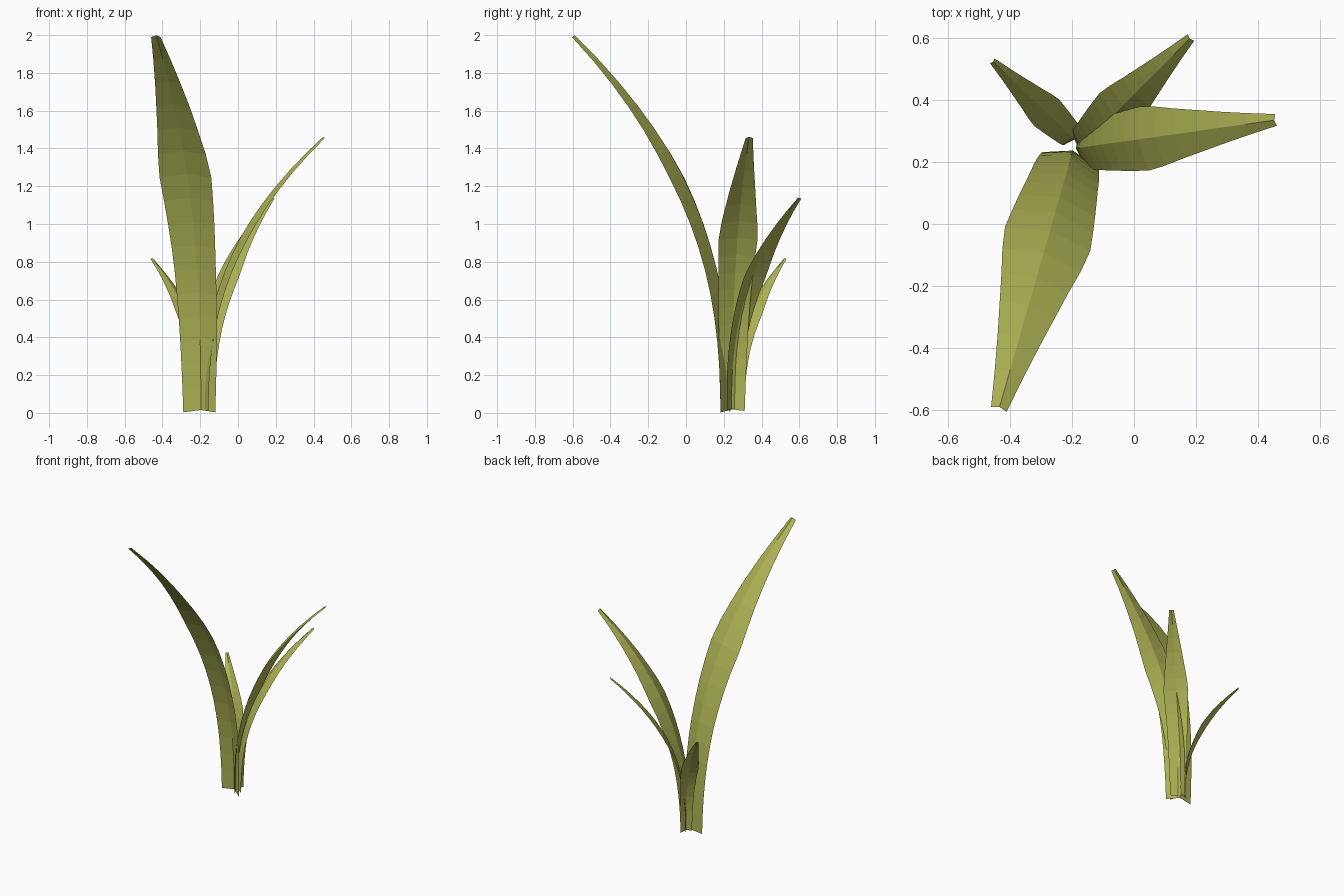
import bpy, bmesh, math
from mathutils import Vector

if "Cube" in bpy.data.objects:
    bpy.data.objects.remove(bpy.data.objects["Cube"])

green = bpy.data.materials.new("leaf_green")
green.diffuse_color = (0.42, 0.45, 0.09, 1)
green.use_nodes = True
green.node_tree.nodes["Principled BSDF"].inputs["Base Color"].default_value = green.diffuse_color

SEGMENTS = 16
UP = Vector((0, 0, 1))


def lerp_profile(points, t):
    """Piecewise linear value at t from (t, value) pairs."""
    for (t0, a), (t1, b) in zip(points, points[1:]):
        if t <= t1:
            return a + (b - a) * (t - t0) / (t1 - t0)
    return points[-1][1]


# Half width and midrib fold along the leaf height (full-size leaf)
HALF_WIDTH = [(0, 0.088), (0.4, 0.115), (0.645, 0.145), (0.82, 0.09), (1, 0.026)]
FOLD = [(0, 0.033), (0.645, 0.034), (1, 0.012)]


def leaf(name, base, tip, scale):
    """Arching blade folded along its midrib."""
    base, tip = Vector(base), Vector(tip)
    flat = Vector((tip.x - base.x, tip.y - base.y, 0))
    reach, height = flat.length, tip.z - base.z
    out = flat.normalized()
    side = out.cross(UP)
    bm = bmesh.new()
    rows = []
    for i in range(SEGMENTS + 1):
        t = i / SEGMENTS
        centre = base + out * reach * t ** 2.44 + UP * height * t
        slope = 2.44 * reach / height * t ** 1.44
        normal = (UP * (slope + 0.4 * (1 - t)) - out).normalized()
        w = lerp_profile(HALF_WIDTH, t) * scale
        d = lerp_profile(FOLD, t) * scale
        rows.append([bm.verts.new(p) for p in
                     (centre - side * w, centre + normal * d, centre + side * w)])
    for a, b in zip(rows, rows[1:]):
        for k in range(2):
            bm.faces.new((a[k], a[k + 1], b[k + 1], b[k]))
    bmesh.ops.recalc_face_normals(bm, faces=bm.faces)
    # Upper, inner side faces outwards
    bm.normal_update()
    if sum(f.normal.dot(UP - out) for f in bm.faces) < 0:
        bmesh.ops.reverse_faces(bm, faces=bm.faces)
    mesh = bpy.data.meshes.new(name)
    bm.to_mesh(mesh)
    bm.free()
    mesh.materials.append(green)
    bpy.context.collection.objects.link(bpy.data.objects.new(name, mesh))


# Four leaves of decreasing size around one root
leaf("leaf_large", (-0.205, 0.207, 0.003), (-0.435, -0.597, 1.99), 1.0)
leaf("leaf_medium", (-0.165, 0.247, 0.01), (0.457, 0.335, 1.455), 0.73)
leaf("leaf_small", (-0.164, 0.253, 0.015), (0.183, 0.60, 1.135), 0.57)
leaf("leaf_tiny", (-0.20, 0.281, 0.018), (-0.456, 0.525, 0.815), 0.41)
